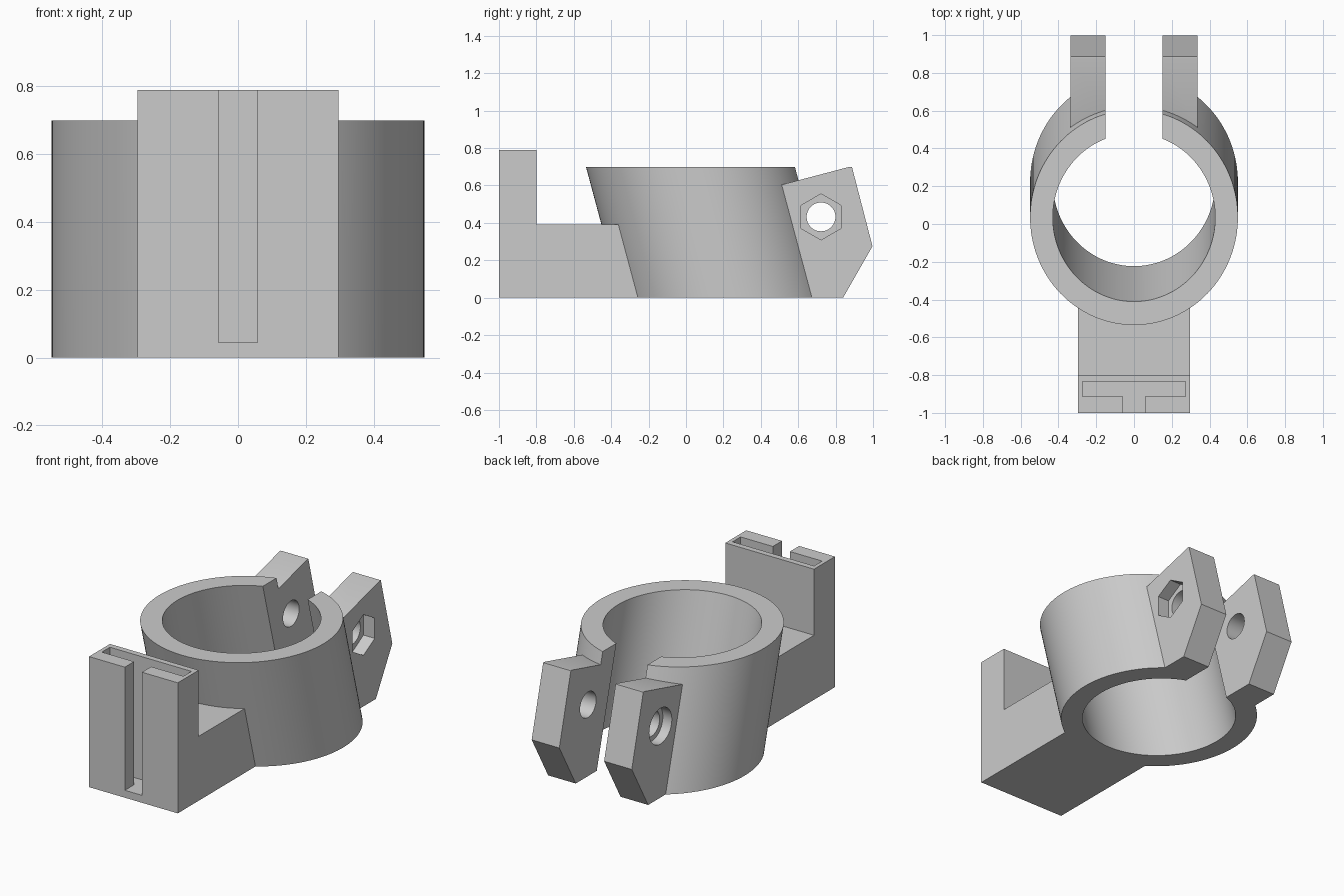
import bpy, bmesh, math
from mathutils import Vector

cube = bpy.data.objects.get("Cube")
if cube:
    bpy.data.objects.remove(cube, do_unlink=True)

grey = bpy.data.materials.new("light grey plastic")
grey.use_nodes = True
grey.diffuse_color = (0.6, 0.6, 0.6, 1)
grey.node_tree.nodes["Principled BSDF"].inputs["Base Color"].default_value = (0.6, 0.6, 0.6, 1)

TILT = math.radians(15)
HEIGHT = 0.70
GAP = 0.15      # half width of the split
EAR = 0.335     # outer face of the ears


def prism(name, profile, start, end):
    """Solid with one flat cap per profile: points from start to end offset."""
    bm = bmesh.new()
    lower = [bm.verts.new(start(p)) for p in profile]
    upper = [bm.verts.new(end(p)) for p in profile]
    bm.faces.new(lower)
    bm.faces.new(upper)
    for i in range(len(profile)):
        j = (i + 1) % len(profile)
        bm.faces.new((lower[i], lower[j], upper[j], upper[i]))
    bmesh.ops.recalc_face_normals(bm, faces=bm.faces)
    mesh = bpy.data.meshes.new(name)
    bm.to_mesh(mesh)
    bm.free()
    mesh.materials.append(grey)
    obj = bpy.data.objects.new(name, mesh)
    bpy.context.collection.objects.link(obj)
    return obj


def along_x(name, yz, x0, x1):
    return prism(name, yz, lambda p: Vector((x0, *p)), lambda p: Vector((x1, *p)))


def along_z(name, xy, z0, z1):
    return prism(name, xy, lambda p: Vector((*p, z0)), lambda p: Vector((*p, z1)))


def circle(radius, sides, centre=(0, 0), stretch=1, phase=0):
    turns = [phase + 2 * math.pi * i / sides for i in range(sides)]
    return [(centre[0] + radius * math.cos(a), centre[1] + radius * stretch * math.sin(a))
            for a in turns]


def leaning_cylinder(name, radius, z0, z1):
    """Tilted cylinder with level ends."""
    def at(z):
        shift = 0.222 - z * math.tan(TILT)
        return lambda p: Vector((p[0], p[1] + shift, z))
    return prism(name, circle(radius, 128, stretch=1 / math.cos(TILT)), at(z0), at(z1))


def combine(body, tool, operation):
    mod = body.modifiers.new(tool.name, "BOOLEAN")
    mod.operation = operation
    mod.solver = "EXACT"
    mod.object = tool
    tool.hide_render = True
    bpy.context.view_layer.objects.active = body
    bpy.ops.object.modifier_apply(modifier=mod.name)
    bpy.data.objects.remove(tool, do_unlink=True)


# Leaning ring
body = leaning_cylinder("split_clamp_bracket", 0.55, 0, HEIGHT)

# L-shaped mount at the front
mount = [(-1, 0), (0.05, 0), (0.05, 0.39), (-0.80, 0.39), (-0.80, 0.79), (-1, 0.79)]
combine(body, along_x("mount", mount, -0.297, 0.297), "UNION")

# Clamping ears at the back
ear = [(0.3, 0), (0.84, 0), (0.997, 0.275), (0.887, 0.70), (0.875, 0.70),
       (0.515, 0.605), (0.3, 0.548)]
for side, label in ((1, "left_ear"), (-1, "right_ear")):
    combine(body, along_x(label, ear, side * 0.1, side * EAR), "UNION")

# Bore and split
combine(body, leaning_cylinder("bore", 0.43, -0.1, 0.9), "DIFFERENCE")
gap = [(-GAP, 0.3), (GAP, 0.3), (GAP, 1.2), (-GAP, 1.2)]
combine(body, along_z("split", gap, -0.1, 0.9), "DIFFERENCE")

# Bolt hole, hexagonal nut pocket and round bolt head recess
bolt = (0.722, 0.432)
combine(body, along_x("bolt_hole", circle(0.077, 48, bolt), -0.5, 0.5), "DIFFERENCE")
nut = circle(0.123, 6, bolt, phase=math.pi / 2)
combine(body, along_x("nut_pocket", nut, EAR - 0.075, 0.5), "DIFFERENCE")
combine(body, along_x("head_recess", circle(0.108, 48, bolt), -0.5, -EAR + 0.06), "DIFFERENCE")

# T-shaped slot in the mount, open at the top and front
half_slot = [(0.057, -1.1), (0.057, -0.912), (0.273, -0.912), (0.273, -0.835)]
slot = half_slot + [(-x, y) for x, y in reversed(half_slot)]
combine(body, along_z("t_slot", slot, 0.045, 0.9), "DIFFERENCE")

# Smooth curved walls, crisp edges
bpy.ops.object.select_all(action="DESELECT")
body.select_set(True)
bpy.context.view_layer.objects.active = body
bpy.ops.object.shade_smooth_by_angle(angle=math.radians(30))
